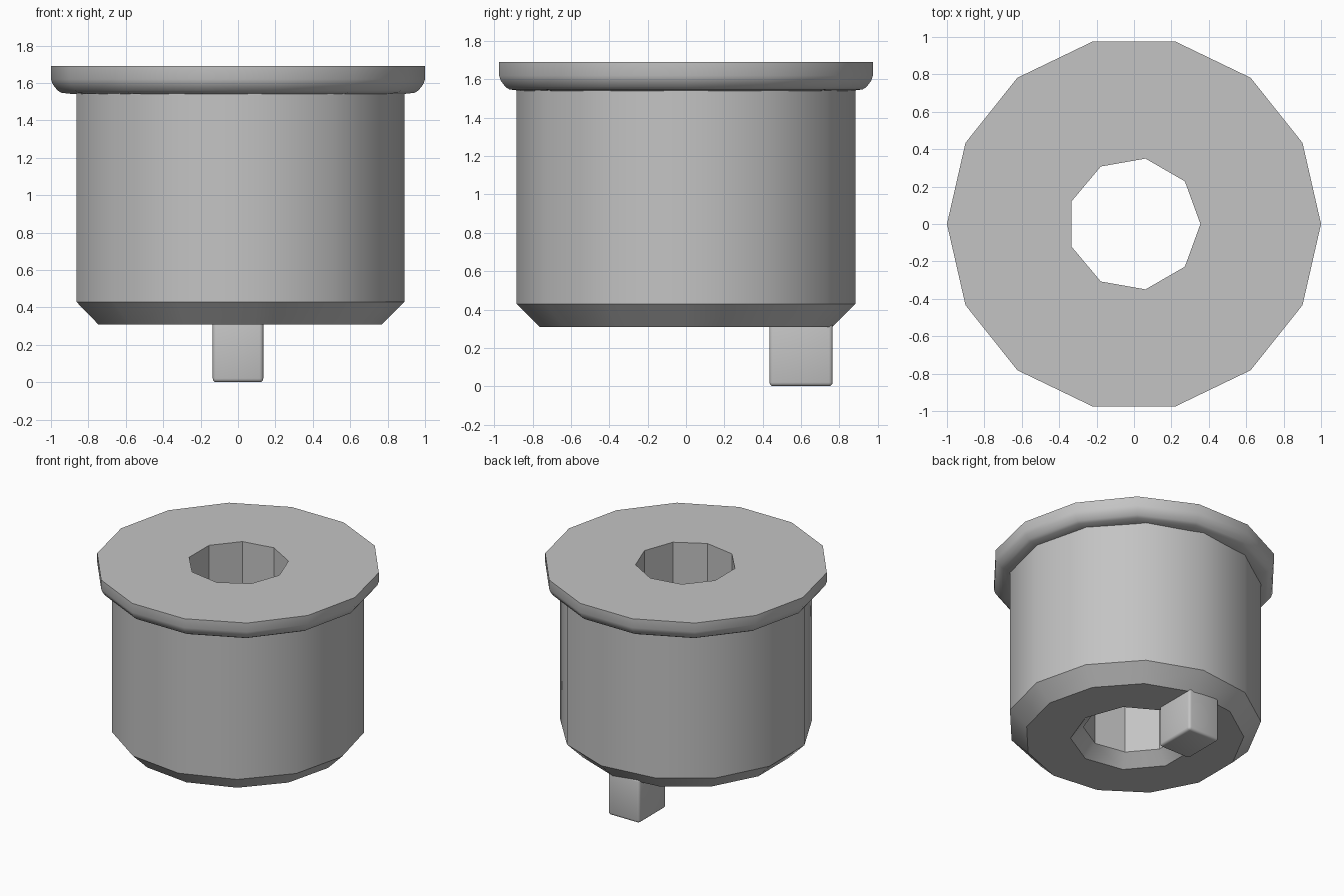
import bpy, bmesh
from math import cos, sin, tau, radians

cube = bpy.data.objects.get("Cube")
if cube:
    bpy.data.objects.remove(cube, do_unlink=True)

GREY = 0.55
grey = bpy.data.materials.new("plain grey")
grey.use_nodes = True
grey.diffuse_color = (GREY, GREY, GREY, 1)
grey.node_tree.nodes["Principled BSDF"].inputs["Base Color"].default_value = (GREY, GREY, GREY, 1)


def add_object(name, bm):
    bmesh.ops.recalc_face_normals(bm, faces=bm.faces)
    mesh = bpy.data.meshes.new(name)
    bm.to_mesh(mesh)
    bm.free()
    mesh.materials.append(grey)
    obj = bpy.data.objects.new(name, mesh)
    bpy.context.collection.objects.link(obj)
    return obj


def turned(name, sides, profile):
    """Capped solid of revolution from (radius, z) points, first corner on +x."""
    bm = bmesh.new()
    rings = [[bm.verts.new((r * cos(tau * i / sides), r * sin(tau * i / sides), z))
              for i in range(sides)] for r, z in profile]
    for low, high in zip(rings, rings[1:]):
        for i in range(sides):
            j = (i + 1) % sides
            bm.faces.new((low[i], low[j], high[j], high[i]))
    bm.faces.new(rings[0])
    bm.faces.new(rings[-1])
    return add_object(name, bm)


def select_only(obj):
    bpy.ops.object.select_all(action='DESELECT')
    obj.select_set(True)
    bpy.context.view_layer.objects.active = obj


def finish(obj, modifier):
    select_only(obj)
    bpy.ops.object.modifier_apply(modifier=modifier.name)
    bpy.ops.object.shade_smooth_by_angle(angle=radians(30))


# Barrel with chamfered foot, and the wider rim with a rounded underside
body = turned("body", 13, [(0.77, 0.31), (0.89, 0.43), (0.89, 1.55)])
rim = turned("rim", 14, [(0.88, 1.54), (0.945, 1.548), (0.965, 1.56),
                         (0.99, 1.592), (1.0, 1.62), (1.0, 1.69)])

# Nine-sided bore, flared at the bottom
bore = turned("bore_cutter", 9, [(0.465, 0.29), (0.355, 0.40), (0.355, 1.9)])
bore.hide_render = True
for part in (body, rim):
    cut = part.modifiers.new("bore", 'BOOLEAN')
    cut.operation = 'DIFFERENCE'
    cut.solver = 'EXACT'
    cut.object = bore
    finish(part, cut)
bpy.data.objects.remove(bore, do_unlink=True)

# Locating peg under the back of the body
bm = bmesh.new()
bmesh.ops.create_cube(bm, size=1)
for v in bm.verts:
    v.co.x *= 0.27
    v.co.y = 0.6 + v.co.y * 0.33
    v.co.z = 0.17 + v.co.z * 0.34
peg = add_object("peg", bm)
bevel = peg.modifiers.new("rounding", 'BEVEL')
bevel.width = 0.02
bevel.segments = 3
finish(peg, bevel)
